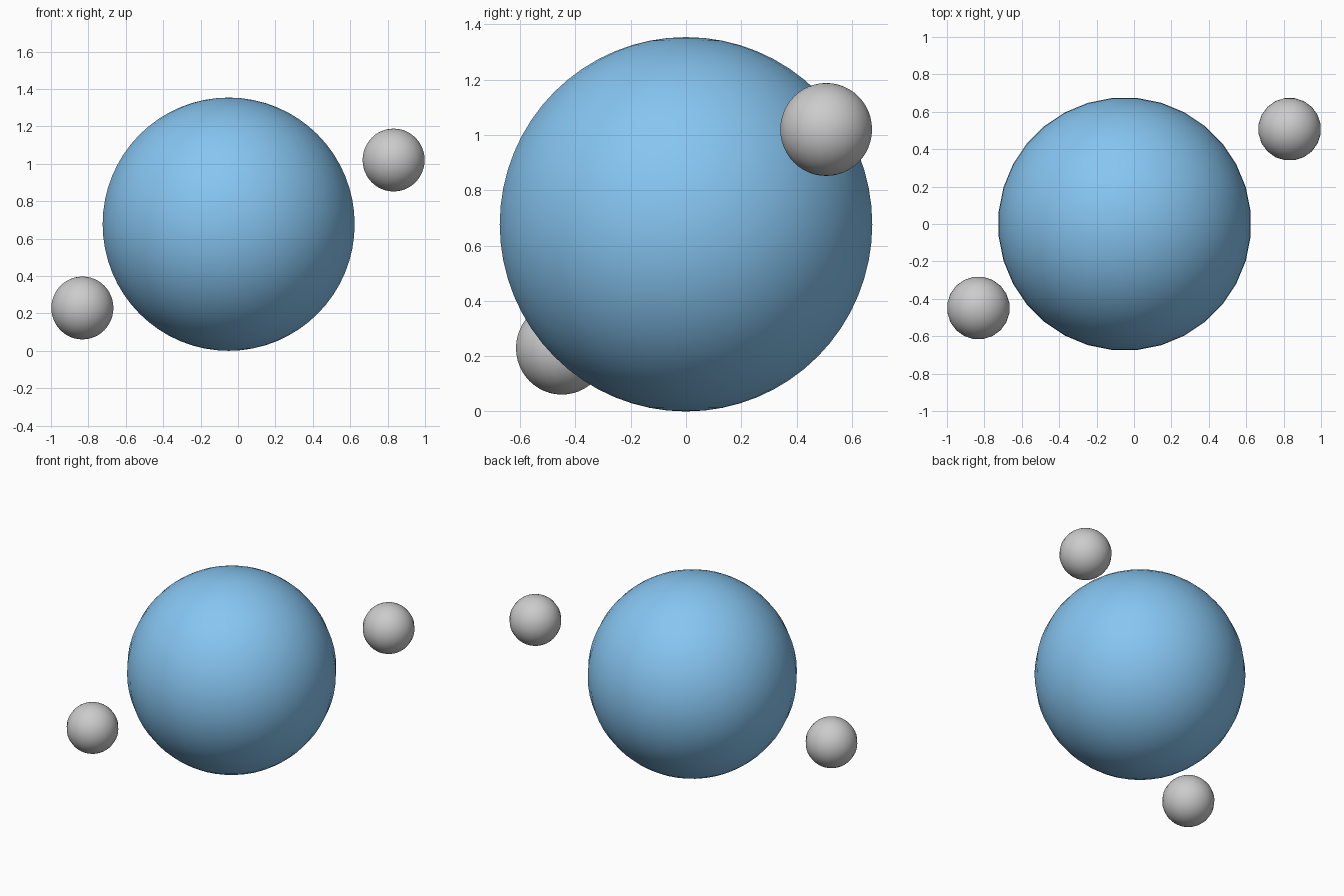
import bpy, math

if "Cube" in bpy.data.objects:
    bpy.data.objects.remove(bpy.data.objects["Cube"])


def ball(name, location, radius, segments, rings, material=None):
    bpy.ops.mesh.primitive_uv_sphere_add(
        segments=segments, ring_count=rings, radius=radius, location=location,
        rotation=(0, 0, math.pi / segments))
    obj = bpy.context.object
    obj.name = name
    bpy.ops.object.shade_smooth()
    if material:
        obj.data.materials.append(material)
    return obj


blue = bpy.data.materials.new("blue")
blue.diffuse_color = (0.24, 0.56, 0.88, 1)
blue.use_nodes = True
blue.node_tree.nodes["Principled BSDF"].inputs["Base Color"].default_value = blue.diffuse_color

# large central sphere
ball("large_sphere", (-0.05, 0, 0.677), 0.677, 32, 32, blue)

# two small spheres on opposite sides
ball("small_sphere_right", (0.832, 0.507, 1.02), 0.168, 20, 24)
ball("small_sphere_left", (-0.832, -0.449, 0.229), 0.168, 20, 24)
